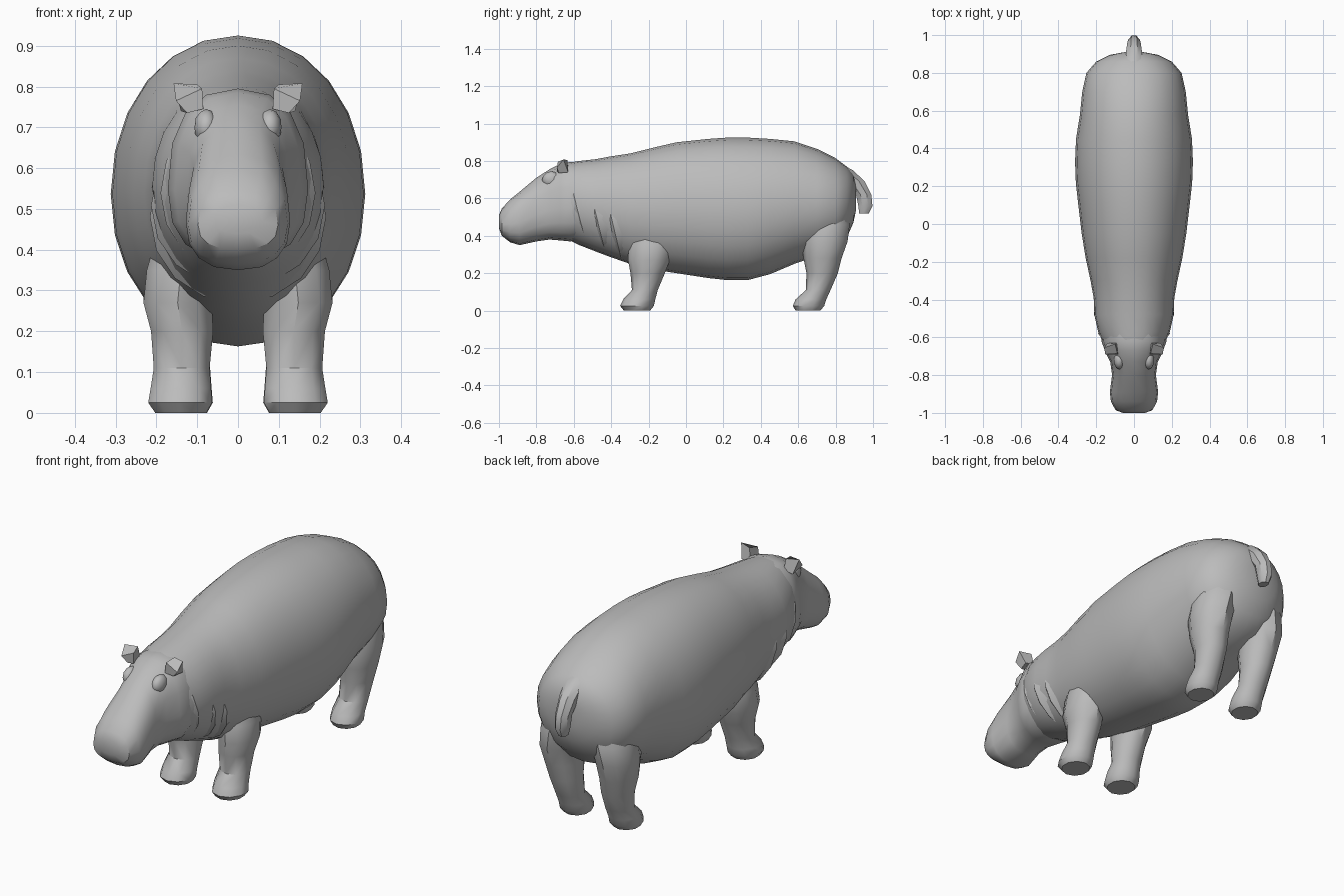
import bpy
import bmesh
import math
from mathutils import Vector

old = bpy.data.objects.get("Cube")
if old:
    bpy.data.objects.remove(old, do_unlink=True)

GREY = (0.5, 0.5, 0.5, 1.0)
hide = bpy.data.materials.new("grey_hide")
hide.use_nodes = True
hide.diffuse_color = GREY
hide.node_tree.nodes["Principled BSDF"].inputs["Base Color"].default_value = GREY


def spow(value, power):
    """Signed power, for superellipse sections."""
    return math.copysign(abs(value) ** power, value)


def finish(name, bm, angle):
    """Turn the mesh into a shaded object in the hide colour."""
    bmesh.ops.recalc_face_normals(bm, faces=bm.faces)
    mesh = bpy.data.meshes.new(name)
    bm.to_mesh(mesh)
    bm.free()
    mesh.materials.append(hide)
    obj = bpy.data.objects.new(name, mesh)
    bpy.context.collection.objects.link(obj)
    bpy.ops.object.select_all(action="DESELECT")
    obj.select_set(True)
    bpy.context.view_layer.objects.active = obj
    bpy.ops.object.shade_smooth_by_angle(angle=math.radians(angle))
    return obj


def skin(name, rings, angle=40):
    """Bridge rings of points and close both ends."""
    bm = bmesh.new()
    loops = [[bm.verts.new(p) for p in ring] for ring in rings]
    count = len(loops[0])
    for a, b in zip(loops, loops[1:]):
        for i in range(count):
            j = (i + 1) % count
            bm.faces.new((a[i], a[j], b[j], b[i]))
    bm.faces.new(loops[0])
    bm.faces.new(loops[-1])
    return finish(name, bm, angle)


def trunk_ring(y, low, high, width, waist=0.49, sides=24, power=0.97, lean=0.0):
    """Upright section, widest at a fraction of its height, optionally leaning."""
    middle = low + (high - low) * waist
    points = []
    for i in range(sides):
        a = math.tau * i / sides
        s = spow(math.sin(a), power)
        z = middle + s * ((high - middle) if s > 0 else (middle - low))
        points.append(Vector((width * spow(math.cos(a), power), y - lean * s, z)))
    return points


def limb(name, rows, side=1, sides=10, angle=40):
    """Loft of level ellipses: height, x, y, x radius, y radius."""
    rings = []
    for z, x, y, rx, ry in rows:
        turns = [math.tau * (i + 0.5) / sides for i in range(sides)]
        rings.append([Vector((side * (x + rx * math.cos(a)), y + ry * math.sin(a), z))
                      for a in turns])
    return skin(name, rings, angle)


def bump(name, place, size):
    """Small low-poly swelling."""
    bm = bmesh.new()
    bmesh.ops.create_icosphere(bm, subdivisions=2, radius=1)
    for v in bm.verts:
        v.co = Vector(c * s for c, s in zip(v.co, size)) + Vector(place)
    return finish(name, bm, 40)


def ear(name, side):
    """Faceted wedge: narrow root, broad flared tip, thin from front to back."""
    root = [(0.085, -0.69, 0.745), (0.125, -0.68, 0.735),
            (0.14, -0.63, 0.74), (0.09, -0.63, 0.75)]
    tip = [(0.088, -0.685, 0.795), (0.152, -0.69, 0.765),
           (0.158, -0.655, 0.808), (0.10, -0.635, 0.805)]
    rings = [[Vector((side * x, y, z)) for x, y, z in ring] for ring in (root, tip)]
    skin(name, rings, 20)


# Barrel body: y, underside, back, half width
BODY = [
    (-0.63, 0.38, 0.79, 0.162),
    (-0.57, 0.35, 0.80, 0.19),
    (-0.48, 0.315, 0.81, 0.21),
    (-0.40, 0.285, 0.825, 0.212),
    (-0.30, 0.25, 0.84, 0.23),
    (-0.18, 0.22, 0.87, 0.256),
    (-0.05, 0.20, 0.90, 0.277),
    (0.12, 0.174, 0.918, 0.297),
    (0.22, 0.163, 0.925, 0.308),
    (0.33, 0.163, 0.925, 0.312),
    (0.45, 0.195, 0.918, 0.307),
    (0.58, 0.25, 0.905, 0.286),
    (0.70, 0.29, 0.865, 0.274),
    (0.80, 0.33, 0.815, 0.252),
    (0.86, 0.39, 0.77, 0.20),
    (0.895, 0.47, 0.73, 0.13),
    (0.91, 0.54, 0.67, 0.05),
]
skin("body", [trunk_ring(*row) for row in BODY])

# Head with a blunt, boxy muzzle
HEAD = [
    (-1.0, 0.44, 0.51, 0.06),
    (-0.985, 0.40, 0.545, 0.098),
    (-0.94, 0.365, 0.595, 0.122),
    (-0.89, 0.35, 0.635, 0.128),
    (-0.80, 0.37, 0.71, 0.116),
    (-0.73, 0.38, 0.755, 0.126),
    (-0.67, 0.375, 0.785, 0.155),
    (-0.62, 0.37, 0.795, 0.172),
    (-0.55, 0.38, 0.79, 0.165),
]
skin("head", [trunk_ring(*row, waist=0.42, sides=16, power=0.82) for row in HEAD], 32)

# Sagging skin folds around the throat
for number, (y, low, high, width) in enumerate([
        (-0.57, 0.345, 0.74, 0.19),
        (-0.47, 0.305, 0.72, 0.213),
        (-0.385, 0.27, 0.70, 0.216)]):
    fold = [trunk_ring(y + dy, low + inset, high - inset, width - inset, sides=16, lean=0.05)
            for dy, inset in ((-0.035, 0.025), (-0.01, 0), (0.07, 0.015))]
    skin("neck_fold_%d" % (number + 1), fold, 25)

FRONT_LEG = [
    (0.0, 0.14, -0.262, 0.066, 0.07),
    (0.025, 0.142, -0.262, 0.082, 0.09),
    (0.06, 0.14, -0.25, 0.078, 0.086),
    (0.11, 0.138, -0.22, 0.072, 0.069),
    (0.20, 0.137, -0.205, 0.08, 0.092),
    (0.27, 0.148, -0.198, 0.088, 0.112),
    (0.35, 0.14, -0.185, 0.088, 0.122),
    (0.48, 0.11, -0.17, 0.08, 0.11),
]
HIND_LEG = [
    (0.0, 0.135, 0.652, 0.062, 0.066),
    (0.025, 0.135, 0.655, 0.077, 0.084),
    (0.06, 0.135, 0.668, 0.074, 0.082),
    (0.11, 0.135, 0.707, 0.07, 0.066),
    (0.20, 0.14, 0.728, 0.076, 0.084),
    (0.28, 0.148, 0.73, 0.088, 0.102),
    (0.37, 0.152, 0.742, 0.096, 0.122),
    (0.46, 0.135, 0.75, 0.104, 0.125),
    (0.58, 0.10, 0.74, 0.10, 0.11),
]

# Paired parts
for label, side in (("left", 1), ("right", -1)):
    limb("front_leg_" + label, FRONT_LEG, side)
    limb("hind_leg_" + label, HIND_LEG, side)
    ear("ear_" + label, side)
    bump("brow_" + label, (side * 0.078, -0.72, 0.70), (0.03, 0.05, 0.045))

# Short, thick tail drooping from the rump
TAIL = [
    (0.52, 0, 0.952, 0.022, 0.028),
    (0.56, 0, 0.959, 0.034, 0.041),
    (0.62, 0, 0.95, 0.037, 0.044),
    (0.69, 0, 0.905, 0.044, 0.055),
    (0.75, 0, 0.84, 0.05, 0.058),
    (0.79, 0, 0.79, 0.03, 0.03),
]
limb("tail", TAIL, sides=8)
